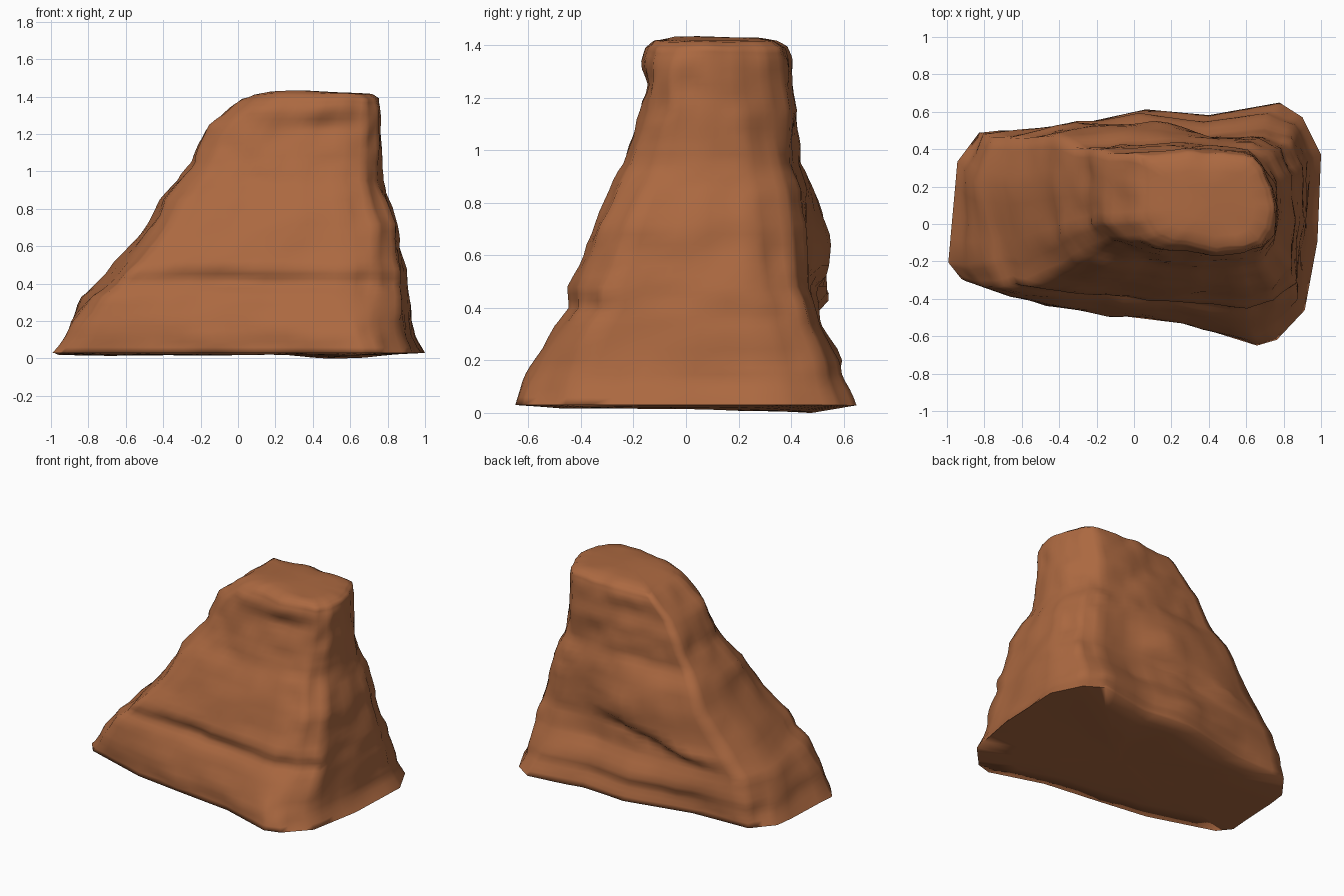
import bpy, bmesh, math
from mathutils import Vector, noise

if "Cube" in bpy.data.objects:
    bpy.data.objects.remove(bpy.data.objects["Cube"])

# Plan outlines (17 matching corners each, counter-clockwise from the left end)
BASE = [(-1, -.2), (-.93, -.28), (-.46, -.43), (-.1, -.48), (.3, -.53), (.66, -.65), (.76, -.62), (.91, -.46),
        (.98, -.1), (1, .37), (.9, .57), (.78, .65), (.4, .58), (.07, .61), (-.4, .5), (-.82, .48), (-.94, .34)]
MID = [(-.62, -.18), (-.56, -.33), (-.35, -.37), (-.1, -.39), (.25, -.42), (.6, -.45), (.75, -.42), (.86, -.32),
       (.89, 0), (.9, .3), (.83, .44), (.7, .48), (.42, .46), (.08, .49), (-.3, .48), (-.64, .46), (-.7, .2)]
TOP = [(-.2, .02), (-.1, -.08), (.03, -.12), (.17, -.14), (.35, -.17), (.56, -.16), (.68, -.13), (.76, -.05),
       (.77, .08), (.75, .2), (.68, .31), (.6, .37), (.4, .4), (.2, .4), (0, .39), (-.19, .38), (-.2, .2)]

# Levels: z, xmin, xmax, ymin, ymax
LEVELS = [(.03, -1, 1, -.65, .65), (.12, -.95, .95, -.62, .61), (.2, -.92, .93, -.58, .575),
          (.33, -.85, .915, -.5, .52), (.4, -.77, .905, -.44, .5), (.48, -.69, .9, -.445, .48),
          (.6, -.58, .87, -.39, .475), (.72, -.49, .86, -.355, .475), (.85, -.42, .82, -.3, .46),
          (.95, -.33, .77, -.24, .43), (1.05, -.25, .77, -.21, .42), (1.15, -.21, .77, -.18, .42),
          (1.25, -.14, .77, -.18, .4), (1.34, -.04, .77, -.17, .395), (1.39, .02, .76, -.15, .38),
          (1.415, .08, .72, -.12, .34)]
SUB = 4
STEPS = 3


def unit(pts):
    xs, ys = zip(*pts)
    return [((x - min(xs)) / (max(xs) - min(xs)), (y - min(ys)) / (max(ys) - min(ys))) for x, y in pts]


U = [unit(o) for o in (BASE, MID, TOP)]


def bump(x, z, cx, cz, rx, rz):
    return math.exp(-((x - cx) / rx) ** 2 - ((z - cz) / rz) ** 2)


def slab(x, z, cx, rx, low, high):
    """Ledge with an abrupt underside and a long sloping top."""
    if z < low:
        s = max(0, 1 - (low - z) / .05)
    else:
        s = max(0, 1 - ((z - low) / (high - low)) ** 2)
    return s * math.exp(-((x - cx) / rx) ** 4)


def ring(z, x0, x1, y0, y1):
    a, b, t = (U[0], U[1], z / .42) if z < .42 else (U[1], U[2], min(1, (z - .42) / .8))
    n, out = len(a), []
    c = [Vector((x0 + (x1 - x0) * (p[0] + (q[0] - p[0]) * t), y0 + (y1 - y0) * (p[1] + (q[1] - p[1]) * t), z))
         for p, q in zip(a, b)]
    mid = Vector(((x0 + x1) / 2, (y0 + y1) / 2, z))
    for i in range(n):
        for k in range(SUB):
            v = c[i].lerp(c[(i + 1) % n], k / SUB)
            d = (v - mid).normalized()
            if z > .05:
                v += d * (.02 * noise.noise(v * 4.5) + .014 * noise.noise(v * 10))
            if v.y > mid.y + .1:      # jutting slabs on the back, dipping to the left
                v.y += .07 * slab(v.x, z, -.08, .42, .51 + .22 * v.x, .95)
                v.y += .03 * slab(v.x, z, .1, .75, .19, .34)
            elif v.y < mid.y - .1:    # hollow under the front brow
                v.y += .04 * bump(v.x, z, .45, 1.24, .2, .05)
                v.y += .02 * bump(v.x, z, -.1, .43, .4, .04)
            if z > 1.3:
                v.z += .012 * noise.noise(v * 5)
            out.append(v)
    return out


# Intermediate levels between the measured ones
rows = []
for p, q in zip(LEVELS, LEVELS[1:]):
    rows += [ring(*[u + (w - u) * k / STEPS for u, w in zip(p, q)]) for k in range(STEPS)]
rows.append(ring(*LEVELS[-1]))


# Closing rings for the nearly flat top and underside
def closing(row, z, amp):
    m = sum(row, Vector()) / len(row)
    res = []
    for f in (.75, .4, .08):
        r = [m.lerp(v, f) for v in row]
        for v in r:
            v.z = z + amp * noise.noise(Vector((v.x * 3, v.y * 3, z)))
        res.append(r)
    return res


rows = closing(rows[0], .02, .01)[::-1] + rows + closing(rows[-1], 1.425, .015)

bm = bmesh.new()
vr = [[bm.verts.new(v) for v in r] for r in rows]
for r, s in zip(vr, vr[1:]):
    for i in range(len(r)):
        j = (i + 1) % len(r)
        bm.faces.new((r[i], r[j], s[j], s[i]))
bm.faces.new(vr[0][::-1])
bm.faces.new(vr[-1])

# Small points where the underside touches the ground
for v in bm.verts:
    if v.co.z < .031:
        v.co.z -= .022 * bump(v.co.x, v.co.y, .55, .4, .2, .2) + .015 * bump(v.co.x, v.co.y, -.85, .2, .2, .2)
        v.co.z = max(v.co.z, 0)
bmesh.ops.recalc_face_normals(bm, faces=bm.faces)
me = bpy.data.meshes.new("rock")
bm.to_mesh(me)
bm.free()
rock = bpy.data.objects.new("rock", me)
bpy.context.collection.objects.link(rock)

# Red-brown stone
mat = bpy.data.materials.new("brown_stone")
mat.diffuse_color = (.41, .14, .052, 1)
mat.use_nodes = True
mat.node_tree.nodes["Principled BSDF"].inputs["Base Color"].default_value = mat.diffuse_color
me.materials.append(mat)
bpy.context.view_layer.objects.active = rock
rock.select_set(True)
bpy.ops.object.shade_smooth_by_angle(angle=math.radians(110))
